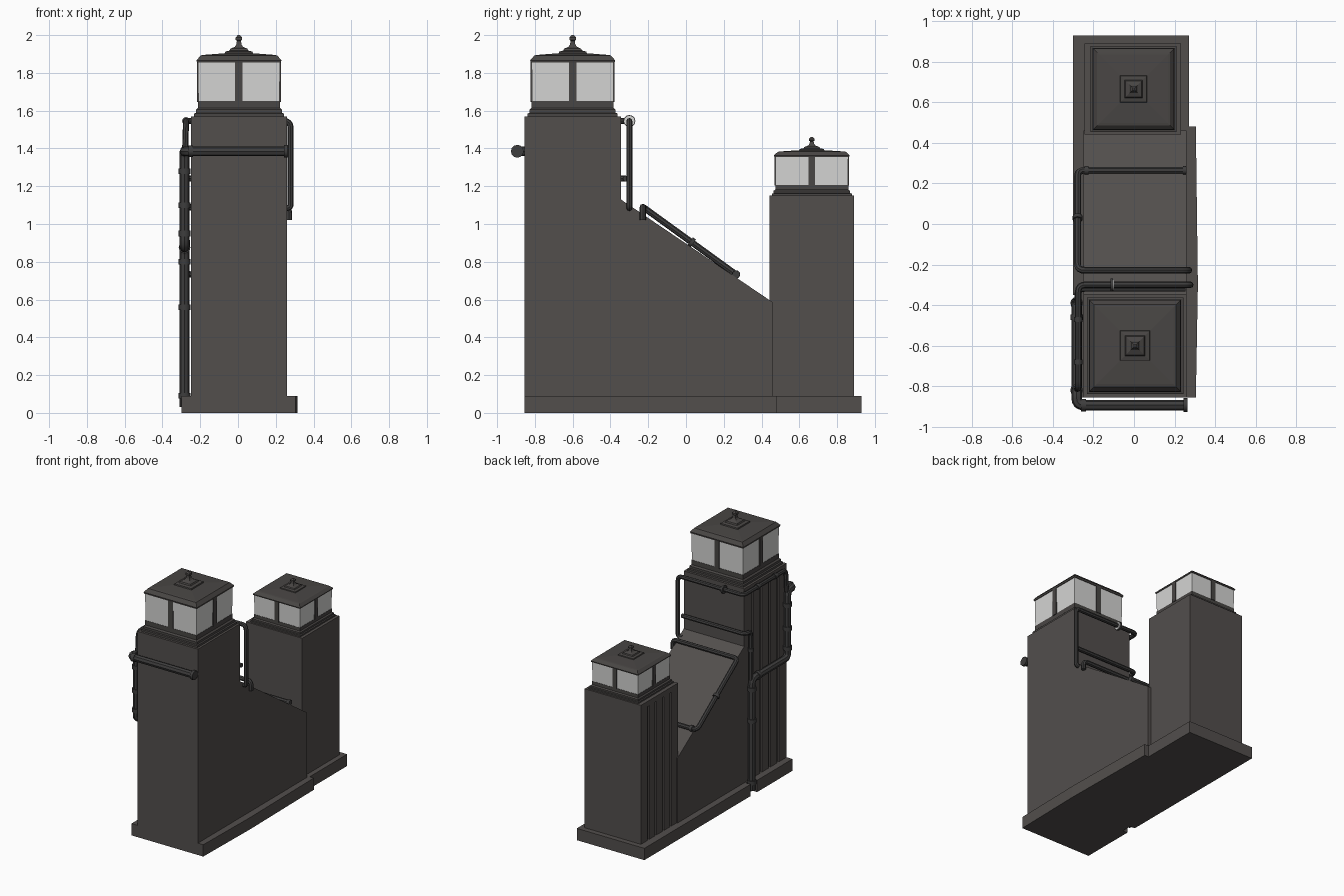
import bpy, bmesh, math
from mathutils import Vector

if "Cube" in bpy.data.objects:
    bpy.data.objects.remove(bpy.data.objects["Cube"])


def material(name, r, g, b):
    m = bpy.data.materials.new(name)
    m.diffuse_color = (r, g, b, 1)
    m.use_nodes = True
    m.node_tree.nodes["Principled BSDF"].inputs["Base Color"].default_value = m.diffuse_color
    return m


STONE = material("warm_dark_grey", 0.085, 0.077, 0.073)
FRAME = material("frame_grey", 0.066, 0.061, 0.058)
PIPE = material("pipe_grey", 0.048, 0.047, 0.047)
GLASS = material("pale_glass", 0.66, 0.66, 0.65)


def finish(name, bm, mat):
    bmesh.ops.recalc_face_normals(bm, faces=bm.faces)
    me = bpy.data.meshes.new(name)
    bm.to_mesh(me)
    bm.free()
    me.materials.append(mat)
    ob = bpy.data.objects.new(name, me)
    bpy.context.collection.objects.link(ob)
    return ob


def prism(name, pts, vec, mat):
    """Extrude a flat polygon along vec."""
    bm = bmesh.new()
    f = bm.faces.new([bm.verts.new(p) for p in pts])
    r = bmesh.ops.extrude_face_region(bm, geom=[f])
    bmesh.ops.translate(bm, vec=vec, verts=[v for v in r["geom"] if isinstance(v, bmesh.types.BMVert)])
    return finish(name, bm, mat)


def box(name, x0, x1, y0, y1, z0, z1, mat):
    return prism(name, [(x0, y0, z0), (x1, y0, z0), (x1, y1, z0), (x0, y1, z0)], (0, 0, z1 - z0), mat)


def square_lathe(name, cx, cy, profile, mat):
    """Stack square rings given as (half width, z)."""
    bm = bmesh.new()
    rings = [[bm.verts.new((cx + sx * h, cy + sy * h, z)) for sx, sy in
              ((-1, -1), (1, -1), (1, 1), (-1, 1))] for h, z in profile]
    for a, b in zip(rings, rings[1:]):
        for i in range(4):
            bm.faces.new((a[i], a[(i + 1) % 4], b[(i + 1) % 4], b[i]))
    bm.faces.new(rings[0])
    bm.faces.new(rings[-1])
    return finish(name, bm, mat)


def smooth(ob):
    for o in bpy.context.selected_objects:
        o.select_set(False)
    ob.select_set(True)
    bpy.context.view_layer.objects.active = ob
    bpy.ops.object.shade_smooth_by_angle(angle=math.radians(40))


def pipe(name, pts, r, bend=0.035):
    """Round tube along a path with filleted corners."""
    pts = [Vector(p) for p in pts]
    path = [pts[0]]
    for a, b, c in zip(pts, pts[1:], pts[2:]):
        d = min(bend, (a - b).length * 0.49, (c - b).length * 0.49)
        p, q = b + (a - b).normalized() * d, b + (c - b).normalized() * d
        for i in range(5):
            t = i / 4
            path.append(p * (1 - t) ** 2 + b * 2 * t * (1 - t) + q * t * t)
    path.append(pts[-1])
    cu = bpy.data.curves.new(name, "CURVE")
    cu.dimensions = "3D"
    cu.bevel_depth = r
    cu.bevel_resolution = 2
    cu.use_fill_caps = True
    s = cu.splines.new("POLY")
    s.points.add(len(path) - 1)
    for sp, p in zip(s.points, path):
        sp.co = (*p, 1)
    cu.materials.append(PIPE)
    ob = bpy.data.objects.new(name, cu)
    bpy.context.collection.objects.link(ob)
    for o in bpy.context.selected_objects:
        o.select_set(False)
    ob.select_set(True)
    bpy.context.view_layer.objects.active = ob
    bpy.ops.object.convert(target="MESH")
    smooth(bpy.context.view_layer.objects.active)


def collar(name, p, axis, r, length, mat=PIPE):
    """Short joint ring on a pipe."""
    bm = bmesh.new()
    bmesh.ops.create_cone(bm, cap_ends=True, segments=12, radius1=r, radius2=r, depth=length)
    ob = finish(name, bm, mat)
    ob.location = p
    ob.rotation_euler = Vector(axis).to_track_quat("Z", "Y").to_euler()
    smooth(ob)


# Base slab with a step at the rear and a notch for the drain pipe
prism("base_slab", [(-0.30, -0.855, 0), (0.305, -0.855, 0), (0.315, -0.3, 0), (0.305, 0.48, 0),
                    (0.27, 0.48, 0), (0.27, 0.93, 0), (-0.30, 0.93, 0), (-0.30, -0.35, 0),
                    (-0.26, -0.35, 0), (-0.26, -0.43, 0), (-0.30, -0.43, 0)], (0, 0, 0.09), STONE)

# Tall tower, sloped hall and short tower
box("tall_tower", -0.237, 0.26, -0.855, -0.345, 0.05, 1.57, STONE)
prism("sloped_hall", [(-0.25, -0.35, 0.05), (-0.25, 0.46, 0.05), (-0.25, 0.46, 0.585),
                      (-0.25, 0.445, 0.595), (-0.25, -0.345, 1.13), (-0.25, -0.35, 1.13)],
      (0.51, 0, 0), STONE)
box("short_tower", -0.23, 0.232, 0.442, 0.89, 0.05, 1.15, STONE)


# Vertical ribs on the left face of each tower
def ribs(label, x, y0, y1, top):
    n = 5
    pitch = (y1 - y0) / n
    for i in range(n):
        a = y0 + i * pitch + (0 if i == 0 else 0.011)
        b = y0 + (i + 1) * pitch - (0 if i == n - 1 else 0.011)
        box(f"{label}_rib_{i + 1}", x - 0.013, x + 0.01, a, b, 0.05, top - 0.04, STONE)
    box(f"{label}_rib_band", x - 0.013, x + 0.01, y0, y1, top - 0.04, top, STONE)


ribs("tall_tower", -0.237, -0.855, -0.345, 1.57)
ribs("short_tower", -0.23, 0.442, 0.89, 1.15)


# Lantern room: stepped cornice, glass, mullions, roof and finial
def lantern(label, cx, cy, z, k, h):
    def prof(rows):
        return [(w * k, z + dz * h) for w, dz in rows]

    square_lathe(label + "_cornice", cx, cy, prof(
        [(0.238, -0.01), (0.238, 0.015), (0.228, 0.018), (0.228, 0.035),
         (0.217, 0.045), (0.217, 0.08)]), FRAME)
    square_lathe(label + "_glass", cx, cy, prof([(0.215, 0.075), (0.217, 0.29)]), GLASS)
    m, w = 0.02 * k, 0.222 * k
    z0, z1 = z + 0.075 * h, z + 0.29 * h
    box(label + "_mullion_x", cx - m, cx + m, cy - w, cy + w, z0, z1, FRAME)
    box(label + "_mullion_y", cx - w, cx + w, cy - m, cy + m, z0, z1, FRAME)
    square_lathe(label + "_roof", cx, cy, prof(
        [(0.222, 0.284), (0.225, 0.296), (0.203, 0.322), (0.19, 0.325), (0.075, 0.334)]), FRAME)
    square_lathe(label + "_finial", cx, cy, prof(
        [(0.075, 0.33), (0.072, 0.343), (0.05, 0.348), (0.045, 0.358), (0.022, 0.368),
         (0.014, 0.38), (0.011, 0.4), (0.017, 0.405), (0.017, 0.418), (0.006, 0.43)]), FRAME)


lantern("tall_lantern", 0.005, -0.6, 1.57, 1.0, 1.0)
lantern("short_lantern", -0.002, 0.666, 1.15, 0.89, 0.72)

# Thick drain pipe: across the front, round the corner and down the left side
pipe("drain_pipe", [(0.255, -0.893, 1.385), (-0.283, -0.893, 1.385), (-0.283, -0.82, 1.385),
                    (-0.283, -0.82, 0.875), (-0.283, -0.39, 0.875), (-0.283, -0.39, 0.03)], 0.026, 0.04)
collar("drain_end_flange", (0.253, -0.893, 1.385), (1, 0, 0), 0.034, 0.02)
collar("drain_corner_flange", (-0.25, -0.893, 1.385), (1, 0, 0), 0.031, 0.025)
for i, zz in enumerate((1.28, 1.1, 0.95)):
    collar(f"upper_drain_collar_{i + 1}", (-0.283, -0.82, zz), (0, 0, 1), 0.031, 0.03)
for i, zz in enumerate((0.8, 0.56, 0.09)):
    collar(f"lower_drain_collar_{i + 1}", (-0.283, -0.39, zz), (0, 0, 1), 0.031, 0.03)
collar("drain_bend_collar", (-0.283, -0.46, 0.875), (0, 1, 0), 0.031, 0.025)

# Thin pipes wrapped round the tall tower
pipe("upper_pipe", [(0.24, -0.3, 1.085), (0.278, -0.3, 1.085), (0.278, -0.3, 1.545),
                    (-0.275, -0.3, 1.545), (-0.275, -0.81, 1.545), (-0.283, -0.815, 1.3)], 0.016)
pipe("middle_pipe", [(0.255, -0.318, 1.24), (-0.278, -0.318, 1.24), (-0.278, -0.385, 1.24),
                     (-0.278, -0.385, 0.87)], 0.016)
collar("upper_pipe_clamp", (-0.11, -0.3, 1.545), (1, 0, 0), 0.032, 0.012)
collar("upper_pipe_clamp_face", (-0.102, -0.3, 1.545), (1, 0, 0), 0.028, 0.005, GLASS)
collar("middle_pipe_collar", (-0.278, -0.385, 1.1), (0, 0, 1), 0.021, 0.025)
for i, yy in enumerate((-0.47, -0.68)):
    collar(f"side_pipe_collar_{i + 1}", (-0.275, yy, 1.545), (0, 1, 0), 0.021, 0.025)

# Pipe loop lying on the sloped roof
pipe("slope_pipe", [(0.27, -0.228, 1.02), (0.27, -0.228, 1.09), (-0.278, -0.228, 1.09),
                    (-0.278, 0.265, 0.733), (0.258, 0.265, 0.733)], 0.017)
collar("slope_pipe_collar", (-0.278, 0.03, 0.903), (0, 0.493, -0.357), 0.025, 0.02)
collar("slope_pipe_corner_collar", (-0.235, 0.265, 0.733), (1, 0, 0), 0.022, 0.02)
collar("slope_pipe_end", (0.25, 0.265, 0.733), (1, 0, 0), 0.021, 0.015)
